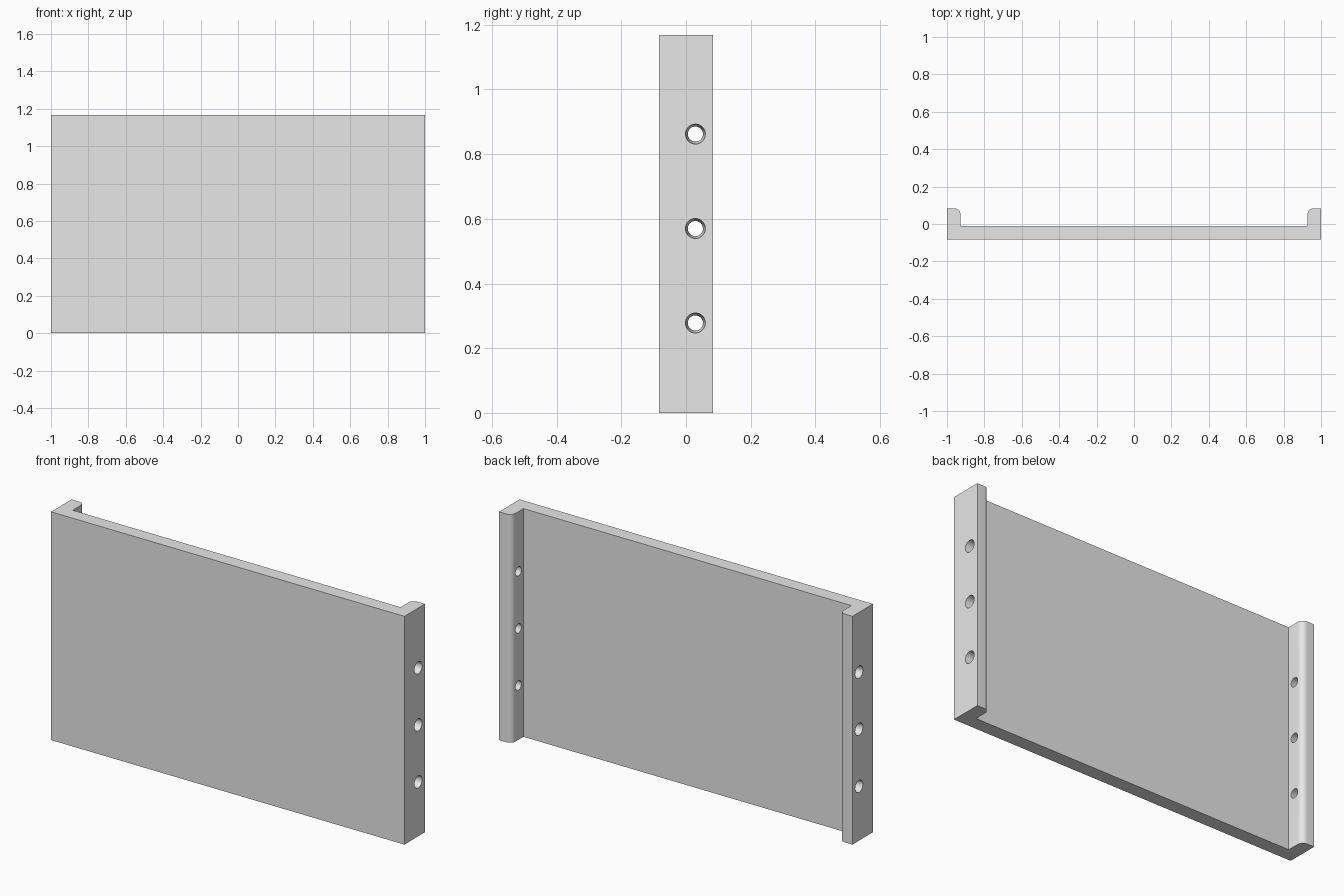
import bpy
import bmesh
import math

default = bpy.data.objects.get("Cube")
if default:
    bpy.data.objects.remove(default, do_unlink=True)

HEIGHT = 1.168
FRONT, BACK = -0.083, 0.083
WALL = 0.072       # thickness of plate and flanges
ROUND = 0.03       # rounded inner edge of each flange
HOLE_Y = 0.029
HOLE_HEIGHTS = (0.278, 0.57, 0.862)

grey = bpy.data.materials.new("light grey")
grey.use_nodes = True
grey.diffuse_color = (0.8, 0.8, 0.8, 1)
grey.node_tree.nodes["Principled BSDF"].inputs["Base Color"].default_value = (0.8, 0.8, 0.8, 1)

# Left half of the channel profile, from the plate's back to its front corner
inner = 1 - WALL
half = [(inner, FRONT + WALL)]
for i in range(9):
    a = math.pi - i / 8 * math.pi / 2
    half.append((inner + ROUND + ROUND * math.cos(a), BACK - ROUND + ROUND * math.sin(a)))
half += [(1, BACK), (1, FRONT)]
profile = half + [(-x, y) for x, y in reversed(half)]

# Channel panel: the profile extruded upwards
bm = bmesh.new()
base = bm.faces.new([bm.verts.new((x, y, 0)) for x, y in profile])
top = bmesh.ops.extrude_face_region(bm, geom=[base])["geom"]
bmesh.ops.translate(bm, vec=(0, 0, HEIGHT),
                    verts=[v for v in top if isinstance(v, bmesh.types.BMVert)])
bmesh.ops.recalc_face_normals(bm, faces=bm.faces)
mesh = bpy.data.meshes.new("channel_panel")
bm.to_mesh(mesh)
bm.free()
panel = bpy.data.objects.new("channel_panel", mesh)
bpy.context.collection.objects.link(panel)
mesh.materials.append(grey)


def cut_hole(side, z):
    """Cut a screw hole through a flange, narrowing towards the inside."""
    taper = 0.0075 / WALL
    reach = 0.02
    bpy.ops.mesh.primitive_cone_add(
        vertices=32, radius1=0.0235 - taper * reach, radius2=0.031 + taper * reach,
        depth=WALL + 2 * reach, location=(side * (1 - WALL / 2), HOLE_Y, z),
        rotation=(0, side * math.pi / 2, 0))
    cutter = bpy.context.object
    cutter.name = "hole_cutter"
    cutter.hide_render = True
    cutter.data.materials.append(grey)
    mod = panel.modifiers.new("screw_hole", "BOOLEAN")
    mod.operation = "DIFFERENCE"
    mod.solver = "EXACT"
    mod.object = cutter
    bpy.context.view_layer.objects.active = panel
    bpy.ops.object.modifier_apply(modifier=mod.name)
    bpy.data.objects.remove(cutter, do_unlink=True)


# Three screw holes in each flange
for side in (-1, 1):
    for z in HOLE_HEIGHTS:
        cut_hole(side, z)

bpy.ops.object.select_all(action="DESELECT")
panel.select_set(True)
bpy.context.view_layer.objects.active = panel
bpy.ops.object.shade_smooth_by_angle(angle=math.radians(30))
